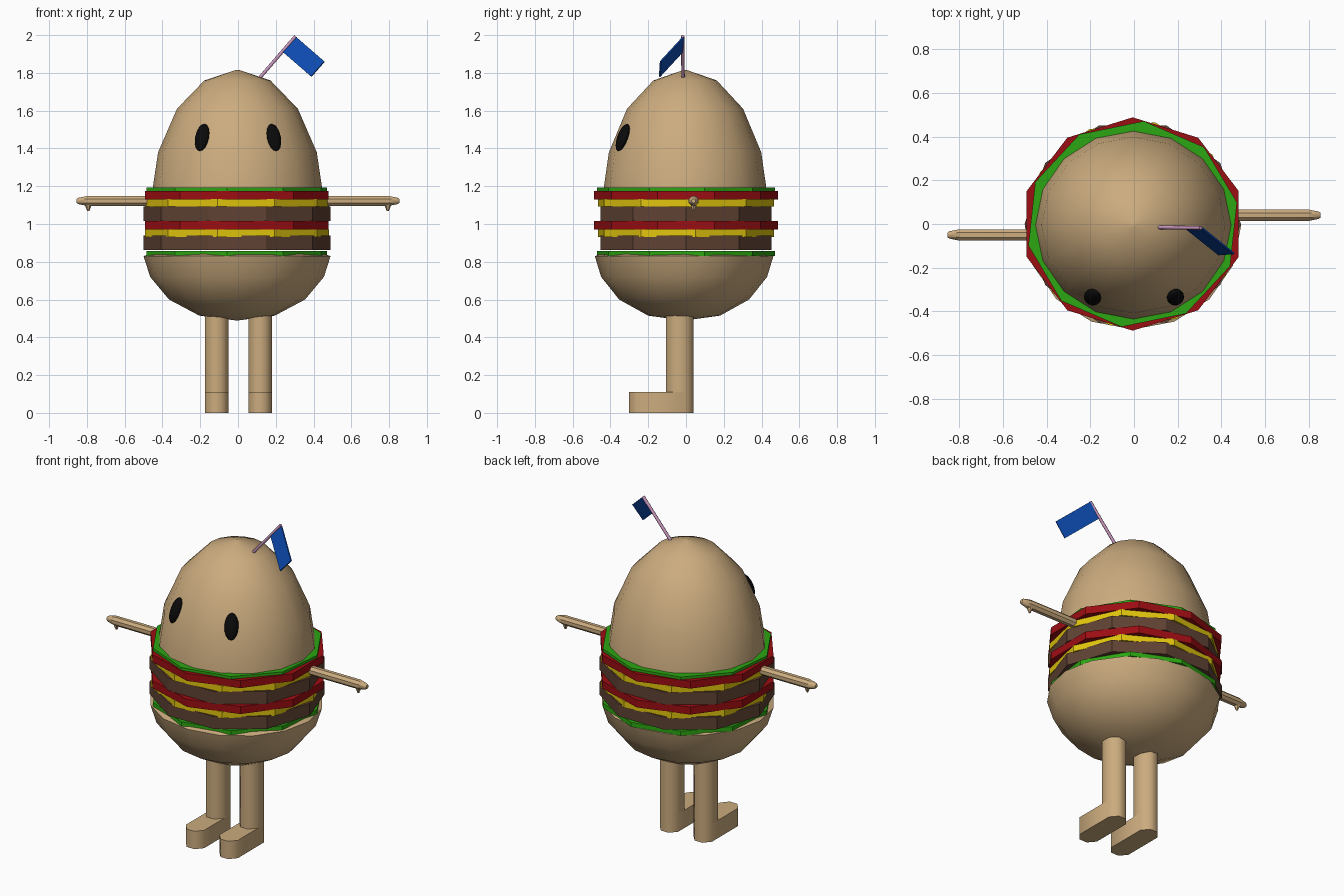
import bpy, bmesh, math
from mathutils import Vector, Matrix

if "Cube" in bpy.data.objects:
    bpy.data.objects.remove(bpy.data.objects["Cube"])


def colour(name, rgb):
    m = bpy.data.materials.new(name)
    m.diffuse_color = (*rgb, 1)
    m.use_nodes = True
    m.node_tree.nodes["Principled BSDF"].inputs["Base Color"].default_value = m.diffuse_color
    return m


TAN = colour("bun tan", (0.60, 0.41, 0.21))
BROWN = colour("patty brown", (0.115, 0.055, 0.033))
RED = colour("tomato red", (0.33, 0.004, 0.006))
GREEN = colour("lettuce green", (0.025, 0.38, 0.006))
YELLOW = colour("cheese yellow", (0.75, 0.56, 0.004))
BLUE = colour("flag blue", (0.004, 0.07, 0.43))
PINK = colour("stick pink", (0.60, 0.32, 0.53))
BLACK = colour("eye black", (0.003, 0.003, 0.003))


def finish(bm, name, mat, angle=None):
    bmesh.ops.remove_doubles(bm, verts=bm.verts, dist=1e-5)
    bmesh.ops.recalc_face_normals(bm, faces=bm.faces)
    me = bpy.data.meshes.new(name)
    bm.to_mesh(me)
    bm.free()
    me.materials.append(mat)
    ob = bpy.data.objects.new(name, me)
    bpy.context.collection.objects.link(ob)
    if angle:
        bpy.ops.object.select_all(action='DESELECT')
        ob.select_set(True)
        bpy.context.view_layer.objects.active = ob
        bpy.ops.object.shade_smooth_by_angle(angle=math.radians(angle))
    return ob


def loft(rings, name, mat, angle=None):
    """Skin a list of equal-length point rings and cap both ends."""
    bm = bmesh.new()
    vs = [[bm.verts.new(p) for p in r] for r in rings]
    n = len(vs[0])
    for a, b in zip(vs, vs[1:]):
        for i in range(n):
            j = (i + 1) % n
            bm.faces.new((a[i], a[j], b[j], b[i]))
    bm.faces.new(vs[0][::-1])
    bm.faces.new(vs[-1])
    return finish(bm, name, mat, angle)


def circle(n, rx, ry, turn=0):
    a = [2 * math.pi * i / n + math.radians(turn) for i in range(n)]
    return [(rx * math.cos(t), ry * math.sin(t)) for t in a]


def lathe(profile, n, cx, cy, squash, name, mat, turn=0, angle=None):
    rings = [[(cx + x, cy + y, z) for x, y in circle(n, r, r * squash, turn)]
             for r, z in profile]
    return loft(rings, name, mat, angle)


# Buns
lathe([(0.45, 1.17), (0.447, 1.20), (0.42, 1.38), (0.32, 1.61), (0.175, 1.76),
       (0.01, 1.815)], 16, -0.003, -0.005, 0.96, "top_bun", TAN, angle=50)
lathe([(0.01, 0.49), (0.20, 0.515), (0.36, 0.60), (0.46, 0.72), (0.495, 0.83),
       (0.45, 0.845)], 16, -0.005, -0.01, 0.955, "bottom_bun", TAN, angle=50)

# Fillings: name, colour, bottom, top, radius, squash, turn
for name, mat, z0, z1, r, squash, turn in [
        ("lower_lettuce", GREEN, 0.83, 0.858, 0.488, 0.97, 12),
        ("lower_patty", BROWN, 0.862, 0.938, 0.495, 0.96, 0),
        ("lower_cheese", YELLOW, 0.932, 0.972, 0.49, 0.97, 6),
        ("lower_tomato", RED, 0.97, 1.016, 0.51, 0.957, 18),
        ("upper_patty", BROWN, 1.016, 1.093, 0.495, 0.96, 0),
        ("upper_cheese", YELLOW, 1.093, 1.132, 0.49, 0.97, 6),
        ("upper_tomato", RED, 1.13, 1.176, 0.51, 0.957, 18),
        ("upper_lettuce", GREEN, 1.172, 1.192, 0.488, 0.97, 12)]:
    lathe([(r, z0), (r, z1)], 10, -0.006, 0, squash, name, mat, turn)


# Legs with feet: the foot stretches the front half of the leg outline
for side, cx in (("left", -0.1125), ("right", 0.1175)):
    outline = circle(8, 0.068, 0.079, 22.5)
    leg = [(cx + x, -0.033 + y) for x, y in outline]
    foot = [(x, y if y > -0.033 else y - 0.195) for x, y in leg]
    loft([[(x, y, z) for x, y in o] for o, z in
          ((foot, 0), (foot, 0.11), (leg, 0.11), (leg, 0.53))],
         side + "_leg", TAN, 50)

# Arms with a small thumb
for side, s, cy in (("left", -1, -0.05), ("right", 1, 0.04)):
    prof = [(0.40, 0.028), (0.80, 0.028), (0.845, 0.018), (0.854, 0.012)]
    loft([[(s * x, cy + a, 1.122 + b) for a, b in circle(8, r, r, 22.5)]
          for x, r in prof], side + "_arm", TAN, 40)
    loft([[(s * (0.793 + a), cy + b, z) for a, b in circle(6, r, r)]
          for z, r in ((1.115, 0.022), (1.09, 0.014), (1.07, 0.006))],
         side + "_thumb", TAN, 50)

# Eyes lying against the bun
for side, s in (("left", -1), ("right", 1)):
    bm = bmesh.new()
    bmesh.ops.create_uvsphere(bm, u_segments=12, v_segments=8, radius=1)
    m = (Matrix.Translation((s * 0.19, -0.335, 1.458))
         @ Matrix.Rotation(s * math.radians(28), 4, 'Z')
         @ Matrix.Rotation(math.radians(-22), 4, 'X')
         @ Matrix.Diagonal((0.040, 0.026, 0.077, 1)))
    bm.transform(m)
    finish(bm, side + "_eye", BLACK, 60)

# Flag stick
base, tip = Vector((0.09, -0.015, 1.745)), Vector((0.305, -0.018, 1.994))
rot = (tip - base).to_track_quat('Z', 'Y').to_matrix()
loft([[c + rot @ Vector((a, b, 0)) for a, b in circle(8, 0.009, 0.009)]
      for c in (base, tip)], "flag_stick", PINK, 50)

# Flag cloth, hung from the upper stick
corner, along, down = (Vector((0.308, -0.015, 1.99)), Vector((0.15, -0.12, -0.13)),
                       Vector((-0.07, -0.005, -0.08)))
thick = along.cross(down).normalized() * 0.004
loft([[corner + o, corner + along + o, corner + along + down + o, corner + down + o]
      for o in (thick, -thick)], "flag_cloth", BLUE)
